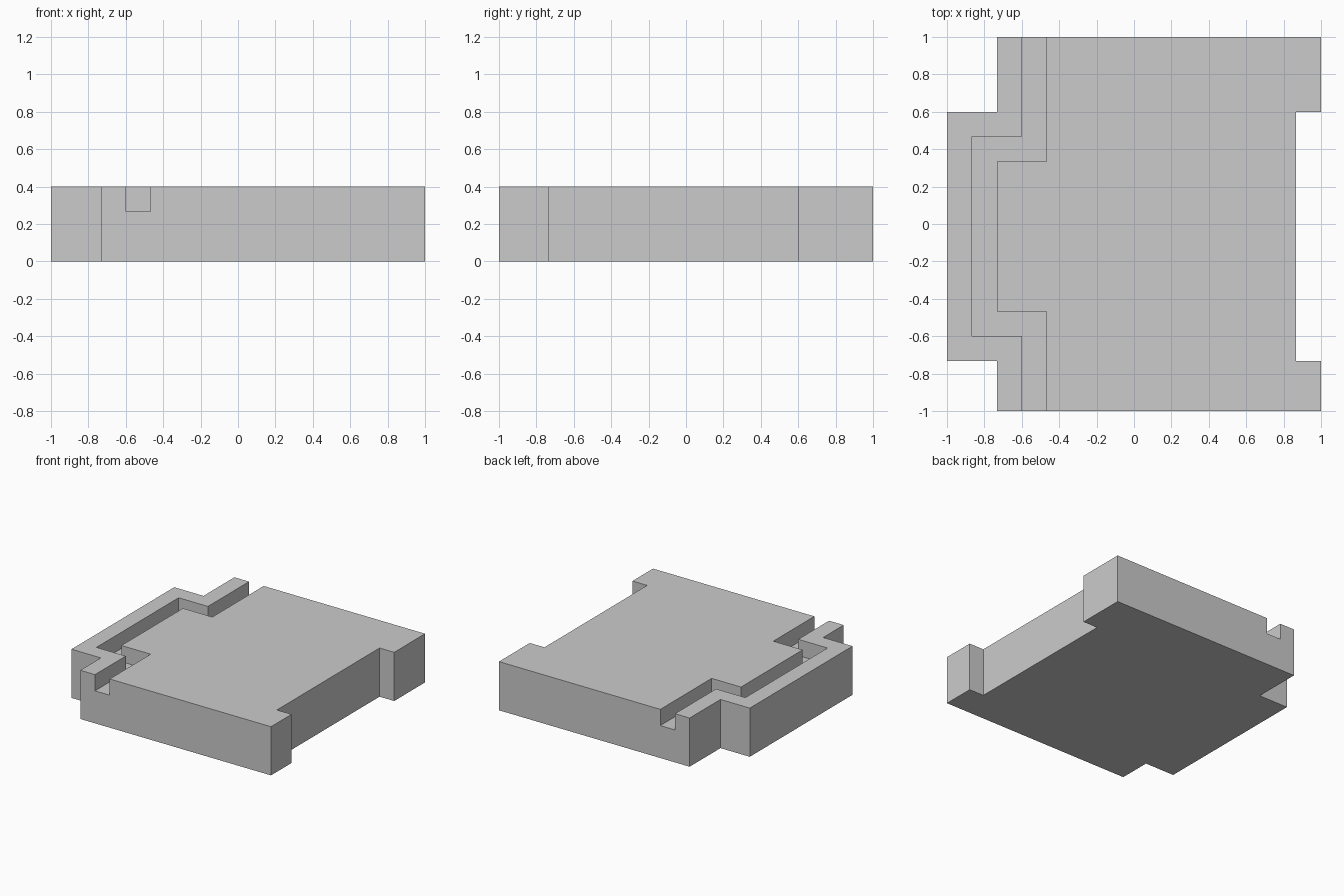
import bpy, bmesh

if "Cube" in bpy.data.objects:
    bpy.data.objects.remove(bpy.data.objects["Cube"])

U = 2 / 15  # the model sits on a 15-unit grid


def prism(name, outline, z0, z1):
    """Extrude a counter-clockwise outline (in grid units) from z0 to z1."""
    bm = bmesh.new()
    face = bm.faces.new([bm.verts.new((x * U, y * U, z0 * U)) for x, y in outline])
    top = bmesh.ops.extrude_face_region(bm, geom=[face])["geom"]
    bmesh.ops.translate(bm, vec=(0, 0, (z1 - z0) * U),
                        verts=[v for v in top if isinstance(v, bmesh.types.BMVert)])
    bmesh.ops.recalc_face_normals(bm, faces=bm.faces)
    mesh = bpy.data.meshes.new(name)
    bm.to_mesh(mesh)
    bm.free()
    obj = bpy.data.objects.new(name, mesh)
    bpy.context.collection.objects.link(obj)
    return obj


# Slab with a tab on the left and a matching notch on the right
slab = prism("grooved_tile", [
    (-5.5, -7.5), (7.5, -7.5), (7.5, -5.5), (6.5, -5.5), (6.5, 4.5), (7.5, 4.5),
    (7.5, 7.5), (-5.5, 7.5), (-5.5, 4.5), (-7.5, 4.5), (-7.5, -5.5), (-5.5, -5.5)], 0, 3)

# Stepped channel following the tab, open at the front and back
cutter = prism("channel_cutter", [
    (-4.5, -8.5), (-3.5, -8.5), (-3.5, -3.5), (-5.5, -3.5), (-5.5, 2.5), (-3.5, 2.5),
    (-3.5, 8.5), (-4.5, 8.5), (-4.5, 3.5), (-6.5, 3.5), (-6.5, -4.5), (-4.5, -4.5)], 2, 4)
cutter.hide_render = True

cut = slab.modifiers.new("channel", 'BOOLEAN')
cut.operation = 'DIFFERENCE'
cut.solver = 'EXACT'
cut.object = cutter
bpy.context.view_layer.objects.active = slab
bpy.ops.object.modifier_apply(modifier=cut.name)
bpy.data.objects.remove(cutter)
